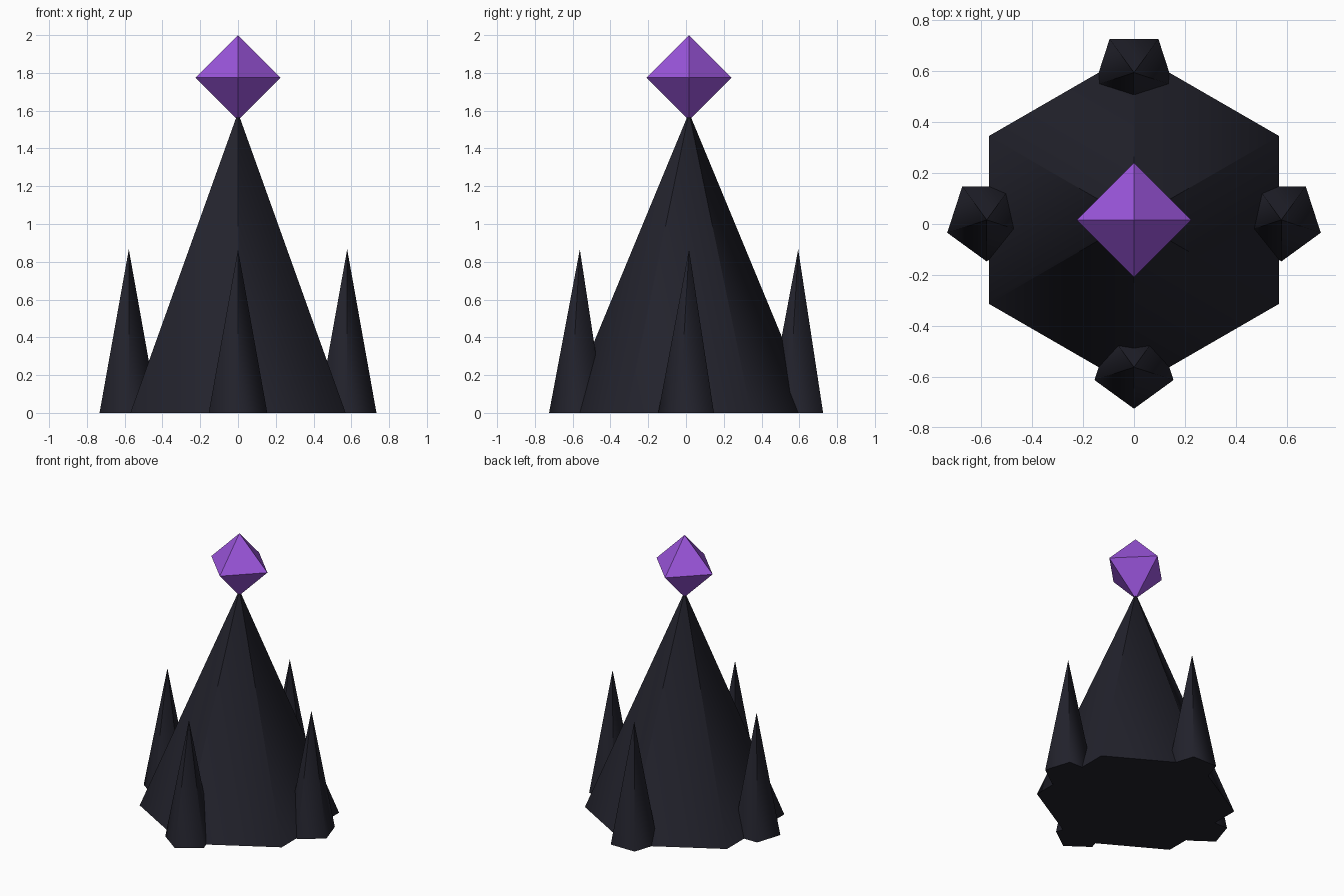
import bpy, bmesh, math
from mathutils import Vector

if "Cube" in bpy.data.objects:
    bpy.data.objects.remove(bpy.data.objects["Cube"])

CY = 0.016  # centre line in y


def material(name, rgb):
    m = bpy.data.materials.new(name)
    m.diffuse_color = (*rgb, 1)
    m.use_nodes = True
    m.node_tree.nodes["Principled BSDF"].inputs["Base Color"].default_value = m.diffuse_color
    return m


dark_rock = material("dark_rock", (0.0160, 0.0160, 0.0250))
purple = material("purple_crystal", (0.33, 0.092, 0.72))


def add_object(name, bm, mat):
    mesh = bpy.data.meshes.new(name)
    bm.to_mesh(mesh)
    bm.free()
    mesh.materials.append(mat)
    ob = bpy.data.objects.new(name, mesh)
    bpy.context.collection.objects.link(ob)
    return ob


def spire(name, sides, radius, height, x, y):
    """Pointed rock with one corner towards the front, soft sides and a flat base."""
    bm = bmesh.new()
    angles = [-math.pi / 2 + i * math.tau / sides for i in range(sides)]
    ring = [bm.verts.new((radius * math.cos(a), radius * math.sin(a), 0)) for a in angles]
    tip = bm.verts.new((0, 0, height))
    for i in range(sides):
        bm.faces.new((ring[i], ring[(i + 1) % sides], tip)).smooth = True
    bm.faces.new(ring[::-1]).smooth = True
    ob = add_object(name, bm, dark_rock)
    ob.location = (x, y + CY, 0)

    # Side normals blend around the base, each facet keeps its own normal at the tip
    normals = []
    for i in range(sides):
        corner = [Vector((height * math.cos(a), height * math.sin(a), radius)).normalized()
                  for a in (angles[i], angles[(i + 1) % sides])]
        normals += [corner[0], corner[1], corner[1]]
    normals += [Vector((0, 0, -1))] * sides
    ob.data.normals_split_custom_set(normals)


# Central peak
spire("central_peak", 6, 0.658, 1.59, 0, 0)

# Four small spikes around the peak
for name, x, y in (("right_spike", 1, 0), ("back_spike", 0, 1),
                   ("left_spike", -1, 0), ("front_spike", 0, -1)):
    spire(name, 5, 0.163, 0.866, x * 0.578, y * 0.578)

# Floating crystal: octahedron with corners on the axes
bm = bmesh.new()
r = 0.225
waist = [bm.verts.new((r * x, r * y, 0)) for x, y in ((1, 0), (0, 1), (-1, 0), (0, -1))]
top, bottom = bm.verts.new((0, 0, r)), bm.verts.new((0, 0, -r))
for i in range(4):
    a, b = waist[i], waist[(i + 1) % 4]
    bm.faces.new((a, b, top))
    bm.faces.new((b, a, bottom))
crystal = add_object("crystal", bm, purple)
crystal.location = (0, CY, 1.775)
